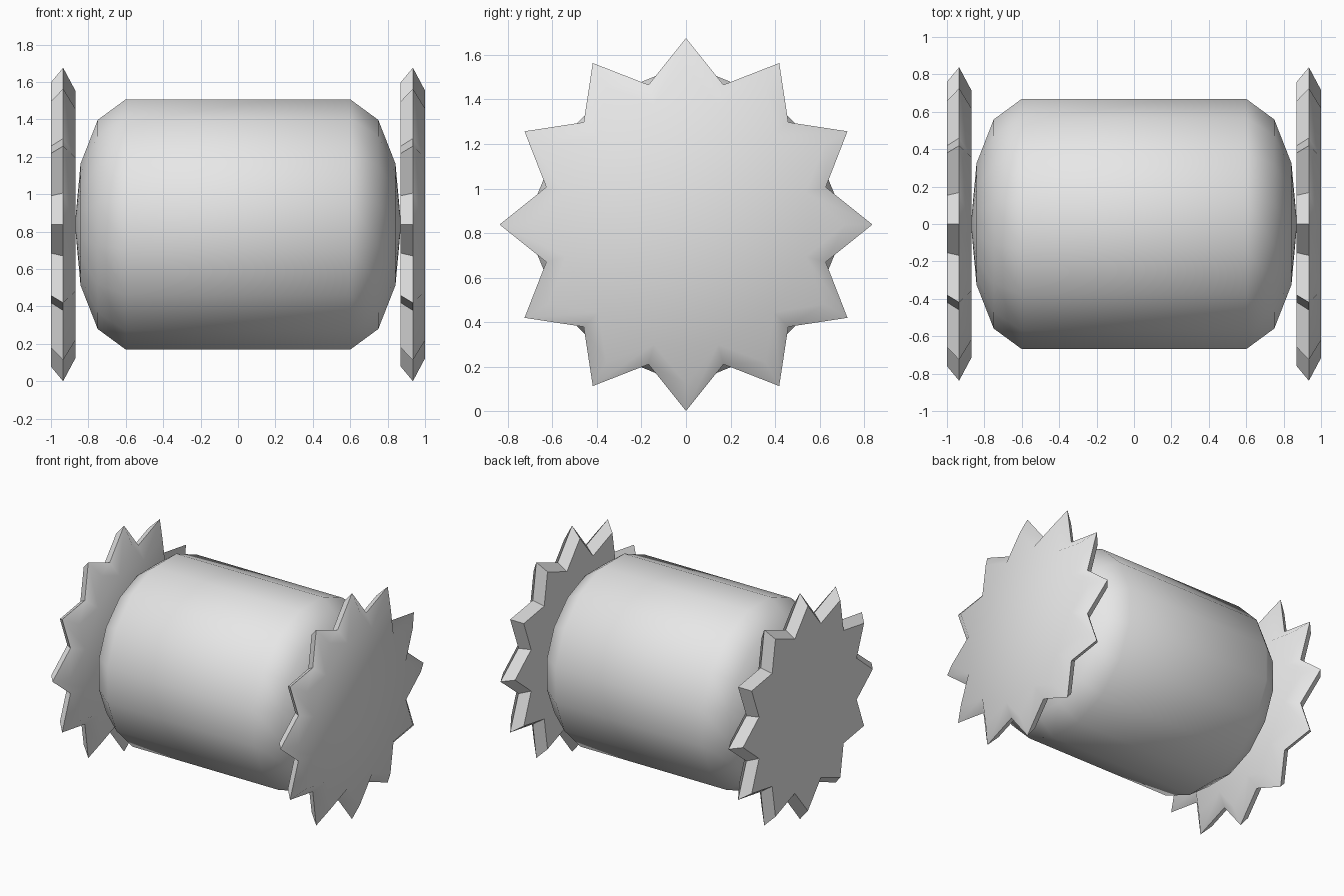
import bpy, bmesh
from math import sin, cos, pi

if "Cube" in bpy.data.objects:
    bpy.data.objects.remove(bpy.data.objects["Cube"])

CENTRE_Z = 0.838

grey = bpy.data.materials.new("light_grey")
grey.use_nodes = True
grey.diffuse_color = (0.8, 0.8, 0.8, 1)
grey.node_tree.nodes["Principled BSDF"].inputs["Base Color"].default_value = (0.8, 0.8, 0.8, 1)


def finish(bm, name, x=0.0):
    bmesh.ops.recalc_face_normals(bm, faces=bm.faces)
    mesh = bpy.data.meshes.new(name)
    bm.to_mesh(mesh)
    bm.free()
    mesh.materials.append(grey)
    obj = bpy.data.objects.new(name, mesh)
    obj.location = (x, 0, CENTRE_Z)
    bpy.context.collection.objects.link(obj)
    return obj


def ring(bm, x, radii, turn=0.0):
    """Loop of points round the x axis, one per radius."""
    n = len(radii)
    return [bm.verts.new((x, r * cos(2 * pi * (i + turn) / n), r * sin(2 * pi * (i + turn) / n)))
            for i, r in enumerate(radii)]


def bridge(bm, a, b):
    n = len(a)
    return [bm.faces.new((a[i], a[(i + 1) % n], b[(i + 1) % n], b[i])) for i in range(n)]


# Barrel: sixteen-sided drum with rounded ends
def make_barrel():
    bm = bmesh.new()
    sides = 16
    half = [(0.6, 0.682), (0.75, 0.57), (0.842, 0.331)]
    profile = [(-x, r) for x, r in reversed(half)] + half
    rings = [ring(bm, x, [r] * sides, 0.5) for x, r in profile]
    for a, b in zip(rings, rings[1:]):
        bridge(bm, a, b)
    for x, loop in ((-0.872, rings[0]), (0.872, rings[-1])):
        pole = bm.verts.new((x, 0, 0))
        for i in range(sides):
            bm.faces.new((pole, loop[i], loop[(i + 1) % sides]))
    for f in bm.faces:
        f.smooth = True
    finish(bm, "barrel")


# Star wheel: flat inward-tapered back, widest in the middle, soft bevelled face toward +x
def make_star(name, x):
    bm = bmesh.new()
    points = 12

    def star(px, tip, valley):
        return ring(bm, px, [tip, valley] * points)

    back = star(-0.065, 0.76, 0.592)
    middle = star(0.0, 0.838, 0.65)
    front = star(0.065, 0.716, 0.558)
    bridge(bm, back, middle)
    soft = bridge(bm, middle, front)
    bm.faces.new(back)
    soft.append(bm.faces.new(front))
    for f in soft:
        f.smooth = True
    for e in bm.edges:
        e.smooth = all(f.smooth for f in e.link_faces)
    finish(bm, name, x)


make_barrel()
make_star("right_star_wheel", -0.935)
make_star("left_star_wheel", 0.935)
